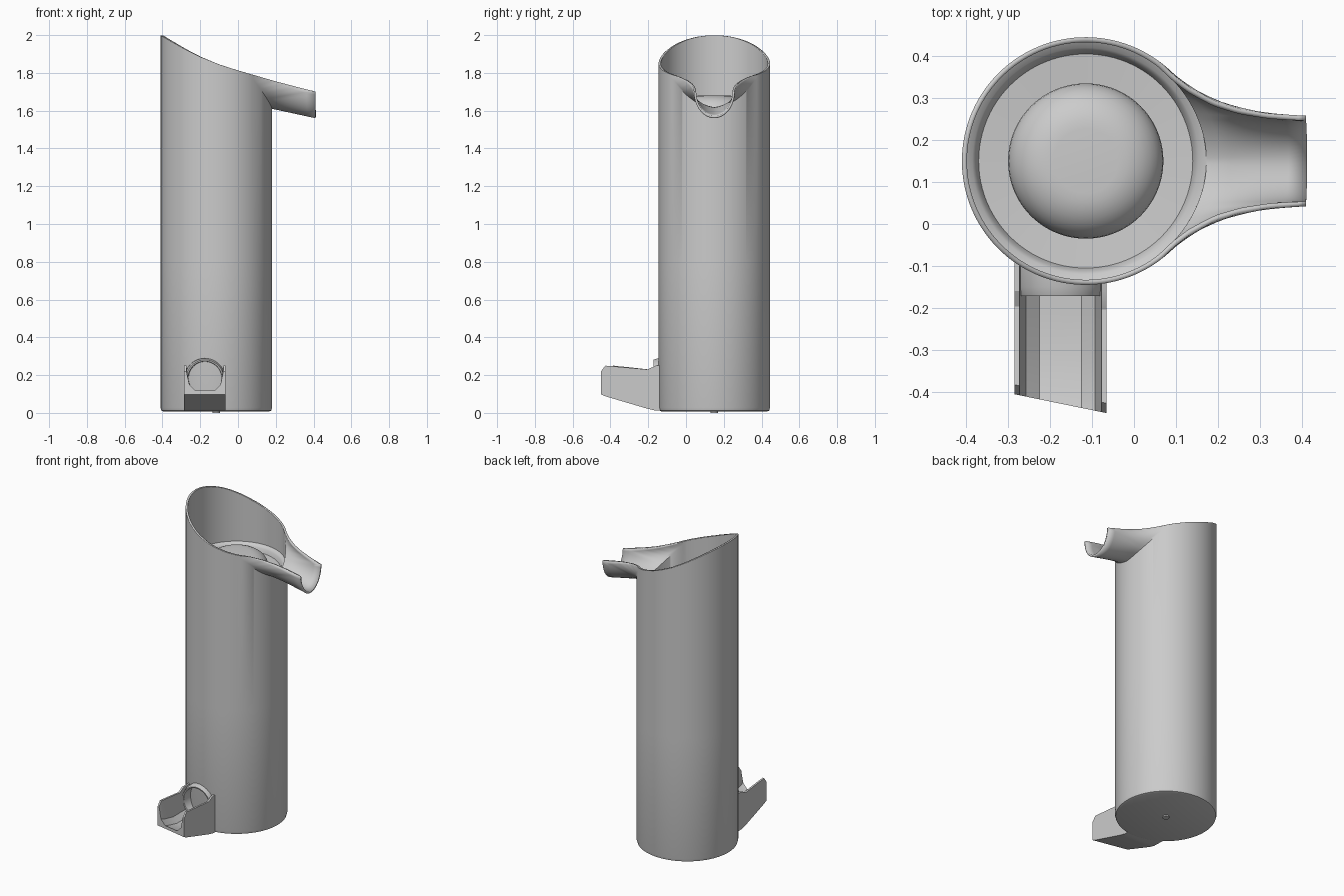
import bpy, math
from math import sin, cos, pi

if "Cube" in bpy.data.objects:
    bpy.data.objects.remove(bpy.data.objects["Cube"])

CX, CY, R = -0.115, 0.15, 0.295

grey = bpy.data.materials.new("plain grey")
grey.diffuse_color = (0.6, 0.6, 0.6, 1)
grey.use_nodes = True
grey.node_tree.nodes["Principled BSDF"].inputs["Base Color"].default_value = grey.diffuse_color


def make(name, verts, faces):
    me = bpy.data.meshes.new(name)
    me.from_pydata(verts, [], faces)
    me.materials.append(grey)
    ob = bpy.data.objects.new(name, me)
    bpy.context.collection.objects.link(ob)
    return ob


def smooth(ob, angle=35):
    bpy.ops.object.select_all(action='DESELECT')
    ob.select_set(True)
    bpy.context.view_layer.objects.active = ob
    bpy.ops.object.shade_smooth_by_angle(angle=math.radians(angle))


def interp(pts, x):
    for (x0, y0), (x1, y1) in zip(pts, pts[1:]):
        if x <= x1:
            return y0 + (y1 - y0) * (x - x0) / (x1 - x0)
    return pts[-1][1]


def lathe(name, profile, n=96):
    # profile of (radius, z), closed with a cap at the last ring
    verts = [(CX + r * cos(2 * pi * i / n), CY + r * sin(2 * pi * i / n), z)
             for r, z in profile for i in range(n)]
    faces = [(j * n + i, j * n + (i + 1) % n, (j + 1) * n + (i + 1) % n, (j + 1) * n + i)
             for j in range(len(profile) - 1) for i in range(n)]
    faces.append(tuple((len(profile) - 1) * n + i for i in range(n)))
    return make(name, verts, faces)


# Body with slanted rim drawn out into a pouring lip
RIM = [(-0.42, 2.005), (-0.36, 1.97), (-0.28, 1.925), (-0.2, 1.885), (-0.1, 1.845),
       (0, 1.813), (0.2, 1.755), (0.41, 1.70)]
WIDTH = [(0.068, 0.231), (0.1, 0.20), (0.14, 0.17), (0.2, 0.139), (0.26, 0.122),
         (0.33, 0.112), (0.41, 0.108)]
A, B, LIP = 0.4, 0.9, 0.41


def column(t):
    s, t = (1 if t >= 0 else -1), abs(t)
    cx, cy = R * cos(t), R * sin(t)
    x = CX + cx
    if t <= A:
        f = t / A * pi / 2
        rim = (LIP, 0.108 * sin(f), 1.70 - 0.14 * cos(f))
    elif t <= B:
        rx = LIP + (CX + R * cos(B) - LIP) * (t - A) / (B - A)
        rim = (rx, interp(WIDTH, rx), interp(RIM, rx))
    else:
        rim = (x, cy, interp(RIM, x))
    top = interp(RIM, CX + R * cos(B)) - 0.01
    zj = 1.61 + (top - 1.61) * (t / B) ** 1.6 if t < B else rim[2] - 0.01
    joint = (x, cy, zj)
    pts = [(CX + cx * 0.95, cy * 0.95, 0.008), (CX + cx * 0.985, cy * 0.985, 0.012),
           (x, cy, 0.028), (x, cy, 0.8), joint]
    ctrl = [j * 0.7 + r * 0.3 for j, r in zip(joint, rim)]
    for k in range(1, 8):
        u = k / 7
        pts.append(tuple((1 - u) ** 2 * j + 2 * u * (1 - u) * c + u * u * r
                         for j, c, r in zip(joint, ctrl, rim)))
    return [(p[0], CY + s * p[1], p[2]) for p in pts]


half = [A * i / 14 for i in range(14)] + [A + (B - A) * i / 20 for i in range(20)]
half += [B + (pi - B) * i / 44 for i in range(45)]
angles = half + [-t for t in reversed(half[1:-1])]
cols = [column(t) for t in angles]
m, n = len(cols[0]), len(cols)
faces = [(i * m + j, (i + 1) % n * m + j, (i + 1) % n * m + j + 1, i * m + j + 1)
         for i in range(n) for j in range(m - 1)]
faces.append(tuple(i * m for i in reversed(range(n))))
body = make("body", [p for c in cols for p in c], faces)
wall = body.modifiers.new("wall", 'SOLIDIFY')
wall.thickness, wall.offset = 0.012, -1
smooth(body)

# Inner floor with raised dome
dome = [(0.185 - 0.108 * (1 - cos(k * pi / 16)), 1.585 + 0.095 * sin(k * pi / 16))
        for k in range(9)]
smooth(lathe("inner_floor", [(0.288, 1.62), (0.27, 1.61), (0.262, 1.60), (0.255, 1.575),
                             (0.185, 1.57)] + dome))

# Small round plug under the base
smooth(lathe("base_plug", [(0.02, 0.009), (0.02, 0.0), (0.012, 0.0)], 24))

# Open chute at the foot: U-shaped sections swept outward
X0, X1 = -0.285, -0.065
verts = []
for y, zb, zt in [(-0.08, 0.01, 0.25), (-0.16, 0.012, 0.25), (-0.2, 0.022, 0.23),
                  (-0.3, 0.054, 0.24), (-0.405, 0.088, 0.25), (-0.428, 0.098, 0.22)]:
    k = max(0, min(1, (-y - 0.16) / 0.25))
    zf = max(zb + 0.02, 0.085)
    sec = [(X0, zb), (X1, zb), (X1, zt), (X1 - 0.012, zt), (X1 - 0.028, zf + 0.03),
           (X1 - 0.06, zf), (X0 + 0.06, zf), (X0 + 0.028, zf + 0.03),
           (X0 + 0.012, zt), (X0, zt)]
    # the mouth is cut at a slant
    verts += [(x, y - k * 0.045 * ((x - X0) / (X1 - X0) - 0.5), z) for x, z in sec]
faces = [(j * 10 + i, j * 10 + (i + 1) % 10, j * 10 + 10 + (i + 1) % 10, j * 10 + 10 + i)
         for j in range(5) for i in range(10)]
faces += [tuple(range(9, -1, -1)), tuple(range(50, 60))]
smooth(make("foot_chute", verts, faces), 25)

# Round collar where the chute meets the body
prof = [(0.108, -0.09), (0.106, -0.15), (0.098, -0.172), (0.09, -0.17), (0.086, -0.09)]
N = 48
verts = [(-0.175 + r * cos(2 * pi * i / N), y, 0.183 + r * sin(2 * pi * i / N))
         for r, y in prof for i in range(N)]
faces = [(j * N + i, j * N + (i + 1) % N, (j + 1) * N + (i + 1) % N, (j + 1) * N + i)
         for j in range(4) for i in range(N)]
smooth(make("chute_collar", verts, faces))
